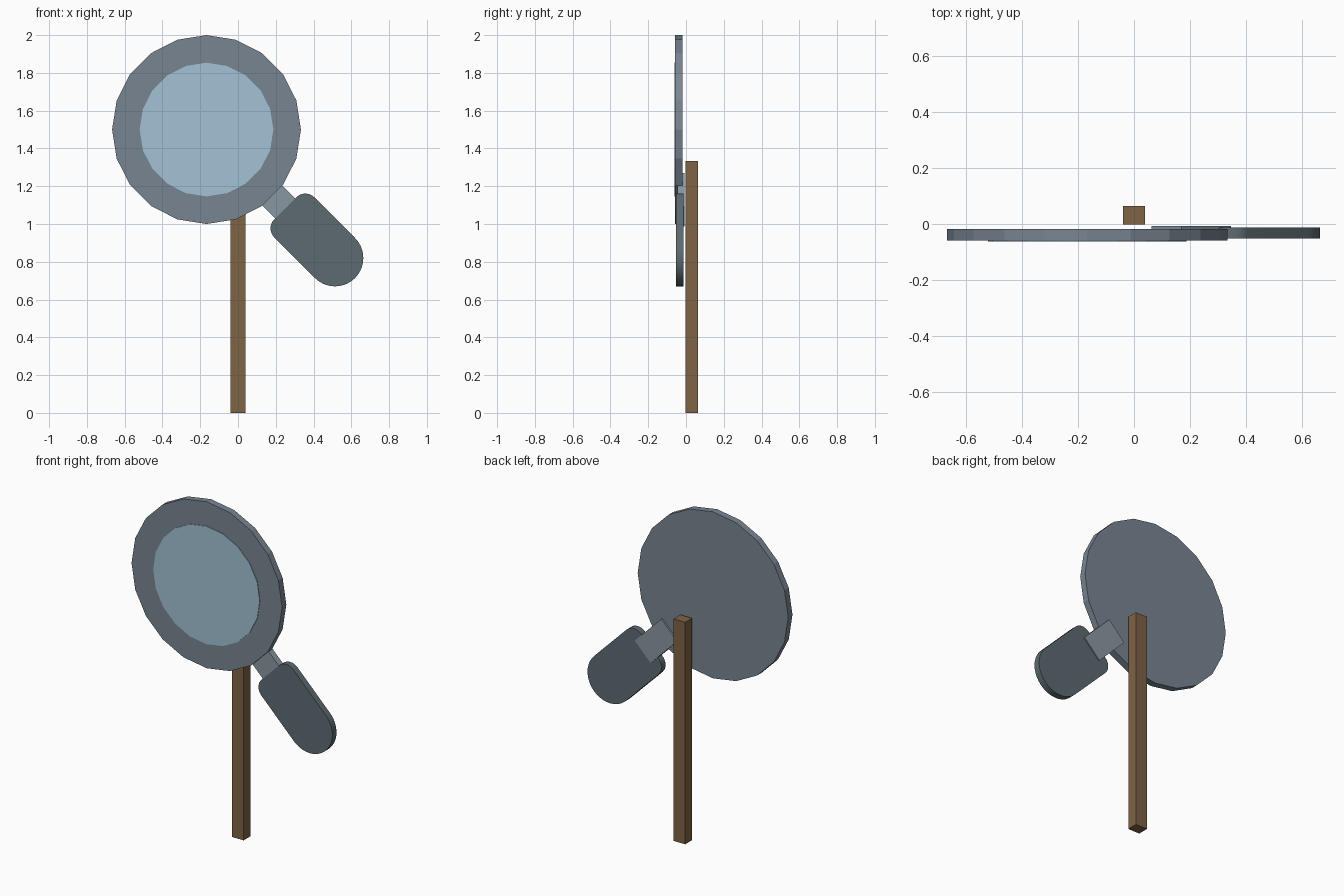
import bpy, bmesh, math
from mathutils import Vector

if "Cube" in bpy.data.objects:
    bpy.data.objects.remove(bpy.data.objects["Cube"])

CX, CZ = -0.1667, 1.5            # lens centre
S = math.sqrt(0.5)


def material(name, rgb):
    m = bpy.data.materials.new(name)
    m.diffuse_color = (*rgb, 1)
    m.use_nodes = True
    m.node_tree.nodes["Principled BSDF"].inputs["Base Color"].default_value = m.diffuse_color
    return m


def prism(name, outline, y0, y1, mat):
    """Extrude an (x, z) outline from y0 to y1."""
    bm = bmesh.new()
    face = bm.faces.new([bm.verts.new((x, y0, z)) for x, z in outline])
    ext = bmesh.ops.extrude_face_region(bm, geom=[face])
    moved = [v for v in ext["geom"] if isinstance(v, bmesh.types.BMVert)]
    bmesh.ops.translate(bm, vec=Vector((0, y1 - y0, 0)), verts=moved)
    bmesh.ops.recalc_face_normals(bm, faces=bm.faces)
    mesh = bpy.data.meshes.new(name)
    bm.to_mesh(mesh)
    bm.free()
    mesh.materials.append(mat)
    obj = bpy.data.objects.new(name, mesh)
    bpy.context.collection.objects.link(obj)
    return obj


def arc(cx, cz, r, a0, a1, n):
    angles = [math.radians(a0 + (a1 - a0) * i / n) for i in range(n + 1)]
    return [(cx + r * math.cos(a), cz + r * math.sin(a)) for a in angles]


def rect(x0, x1, z0, z1):
    return [(x0, z0), (x1, z0), (x1, z1), (x0, z1)]


def diagonal(points):
    """Map (distance from lens centre, sideways offset) to the 45 degree handle axis."""
    return [(CX + (d + p) * S, CZ + (p - d) * S) for d, p in points]


brown = material("post_wood", (0.21, 0.125, 0.06))
grey = material("rim_grey", (0.19, 0.235, 0.285))
blue = material("glass_blue", (0.36, 0.54, 0.66))
dark = material("handle_grey", (0.11, 0.145, 0.165))
light = material("neck_grey", (0.25, 0.31, 0.35))

# Square post
prism("post", rect(-0.039, 0.039, 0, 1.333), -0.002, 0.0635, brown)

# Twenty-sided rim plate and glass
prism("rim", arc(CX, CZ, 0.5, 0, 342, 19), -0.058, -0.0175, grey)
prism("glass", arc(CX, CZ, 0.354, 0, 342, 19), -0.0615, -0.050, blue)

# Neck joining rim and handle
prism("neck", diagonal(rect(0.40, 0.65, -0.075, 0.075)), -0.046, -0.007, light)

# Handle: round far end, softly rounded near corners
near, far, half, r = 0.59, 0.962, 0.15, 0.067
outline = (arc(far, 0, half, -90, 90, 20)
           + arc(near + r, half - r, r, 90, 180, 8)
           + arc(near + r, r - half, r, 180, 270, 8))
handle = prism("handle", diagonal(outline), -0.052, -0.013, dark)
bpy.context.view_layer.objects.active = handle
handle.select_set(True)
bpy.ops.object.shade_smooth_by_angle(angle=math.radians(30))
